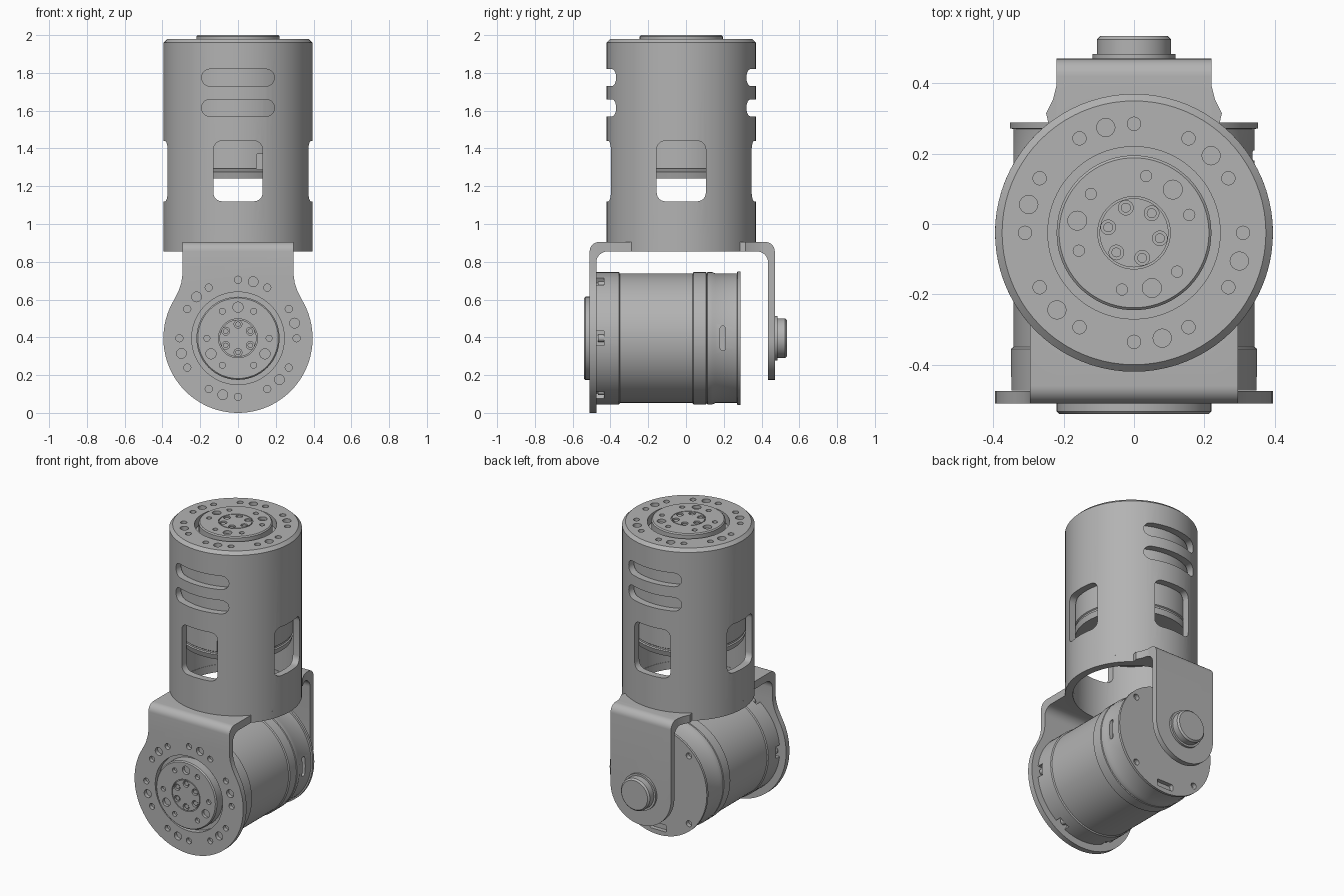
import bpy, bmesh
from math import sin, cos, radians, pi
from mathutils import Matrix

if "Cube" in bpy.data.objects:
    bpy.data.objects.remove(bpy.data.objects["Cube"])

grey = bpy.data.materials.new("machined_grey")
grey.use_nodes = True
COLOUR = (0.45, 0.45, 0.45, 1)
grey.diffuse_color = COLOUR
grey.node_tree.nodes["Principled BSDF"].inputs["Base Color"].default_value = COLOUR

# Working frames: local z runs along the axis of each part
AXIS_Y = -0.025
UP = Matrix.Translation((0, AXIS_Y, 0))
UPPER = Matrix.Translation((0, AXIS_Y, 2))
LOWER = Matrix.Translation((0, -0.54, 0.395)) @ Matrix.Rotation(pi / 2, 4, "X")
SIDE = Matrix(((0, 0, 1), (1, 0, 0), (0, 1, 0))).to_4x4()
FRONT = Matrix.Rotation(pi / 2, 4, "X")


def finish(name, bm, frame):
    bmesh.ops.remove_doubles(bm, verts=bm.verts, dist=1e-5)
    bmesh.ops.transform(bm, matrix=frame, verts=bm.verts)
    bmesh.ops.recalc_face_normals(bm, faces=bm.faces)
    mesh = bpy.data.meshes.new(name)
    bm.to_mesh(mesh)
    bm.free()
    mesh.materials.append(grey)
    obj = bpy.data.objects.new(name, mesh)
    bpy.context.collection.objects.link(obj)
    return obj


def prism(name, polys, frame, lo, hi):
    bm = bmesh.new()
    for poly in polys:
        low = [bm.verts.new((x, y, lo)) for x, y in poly]
        high = [bm.verts.new((x, y, hi)) for x, y in poly]
        bm.faces.new(low)
        bm.faces.new(high)
        for i in range(len(poly)):
            j = (i + 1) % len(poly)
            bm.faces.new((low[i], low[j], high[j], high[i]))
    return finish(name, bm, frame)


def lathe(name, profile, frame, steps=80):
    bm = bmesh.new()
    verts = [bm.verts.new((r, 0, h)) for r, h in profile]
    edges = [bm.edges.new((verts[i - 1], verts[i])) for i in range(len(verts))
             if profile[i - 1][0] + profile[i][0] > 0]
    bmesh.ops.spin(bm, geom=verts + edges, cent=(0, 0, 0), axis=(0, 0, 1),
                   angle=2 * pi, steps=steps)
    return finish(name, bm, frame)


def arc(cx, cy, r, a, b, n=8):
    steps = [radians(a + (b - a) * i / n) for i in range(n + 1)]
    return [(cx + r * cos(t), cy + r * sin(t)) for t in steps]


def circle(cx, cy, r, n=24):
    return arc(cx, cy, r, 0, 360, n)[:-1]


def ring(count, start, radius, r):
    angles = [radians(start + 360 * k / count) for k in range(count)]
    return [circle(radius * cos(a), radius * sin(a), r, 16) for a in angles]


def rounded(cx, cy, w, h, r):
    pts = []
    for sx, sy, a in ((1, 1, 0), (-1, 1, 90), (-1, -1, 180), (1, -1, 270)):
        pts += arc(cx + sx * (w / 2 - r), cy + sy * (h / 2 - r), r, a, a + 90, 6)
    return pts


def boolean(obj, cutter, operation="DIFFERENCE"):
    mod = obj.modifiers.new("cut", "BOOLEAN")
    mod.operation, mod.solver, mod.object = operation, "EXACT", cutter
    graph = bpy.context.evaluated_depsgraph_get()
    result = bpy.data.meshes.new_from_object(obj.evaluated_get(graph))
    obj.modifiers.clear()
    obj.data = result
    bpy.data.objects.remove(cutter)


def cut(obj, polys, frame, lo, hi):
    boolean(obj, prism("cutter", polys, frame, lo, hi))


def flange_holes(obj, frame, surface, start):
    polys = ring(12, 0, 0.31, 0.019) + ring(6, start, 0.31, 0.026)
    cut(obj, polys, frame, surface - 0.025, surface + 0.02)


# Rotating output hub with its bolt circles
def hub(name, frame, start):
    obj = lathe(name, [(0, 0), (0.098, 0), (0.098, -0.008), (0.103, -0.008),
                       (0.103, 0), (0.213, 0), (0.22, -0.007), (0.22, -0.1),
                       (0, -0.1)], frame)
    holes = (ring(3, start, 0.165, 0.027) + ring(6, start + 30, 0.165, 0.016)
             + ring(6, start, 0.075, 0.021))
    cut(obj, holes, frame, -0.02, 0.02)
    prism(name + "_screws", ring(6, start, 0.075, 0.014), frame, -0.022, -0.006)


# Upper housing tube: windows on four sides, vent slots front and back
housing = lathe("upper_housing", [
    (0.395, 0.905), (0.395, 1.96), (0.375, 1.98), (0.245, 1.98),
    (0.245, 1.92), (0.35, 1.92), (0.35, 0.905)], UP)
window = rounded(0, 1.28, 0.26, 0.32, 0.045)
slots = [rounded(0, z, 0.385, 0.09, 0.044) for z in (1.615, 1.775)]
cut(housing, [window] + slots, FRONT, -0.6, 0.6)
cut(housing, [[(x + AXIS_Y, z) for x, z in window]], SIDE, -0.6, 0.6)
flange_holes(housing, UPPER, -0.02, 45)

# Upper motor inside the housing
upper_motor = lathe("upper_motor", [
    (0, -0.085), (0.345, -0.085), (0.345, -0.705), (0.338, -0.71),
    (0.338, -0.72), (0.345, -0.725), (0.335, -0.76), (0, -0.76)], UPPER)
cut(upper_motor, [rounded(0.115, 1.33, 0.035, 0.08, 0.005)], FRONT, 0.3, 0.5)
hub("upper_hub", UPPER, 48)

# Lower motor, stepped body
lower_motor = lathe("lower_motor", [
    (0, -0.066), (0.35, -0.066), (0.35, -0.185), (0.343, -0.19), (0.343, -0.575),
    (0.35, -0.58), (0.35, -0.646), (0.344, -0.65), (0.35, -0.654), (0.35, -0.68),
    (0.343, -0.695), (0.343, -0.81), (0.353, -0.812), (0.353, -0.828),
    (0, -0.828)], LOWER)
pockets = []
for k in range(6):
    c, s = cos(k * pi / 3), sin(k * pi / 3)
    pockets.append([(x * c - y * s, x * s + y * c) for x, y in
                    ((0.315, -0.038), (0.4, -0.038), (0.4, 0.038), (0.315, 0.038))])
cut(lower_motor, pockets, LOWER, -0.105, -0.05)
prism("pocket_screws", ring(6, 0, 0.325, 0.02), LOWER, -0.11, -0.075)
cut(lower_motor, [rounded(0.195, 0.395, 0.028, 0.13, 0.0135)], SIDE, 0.32, 0.4)
cut(lower_motor, ring(4, 45, 0.315, 0.02) + [rounded(0, -0.3, 0.12, 0.045, 0.01)],
    LOWER, -0.9, -0.8)
hub("lower_hub", LOWER, 90)


# Bracket: bent strap arms trimmed to their outlines, and a ring plate
def strap(name, outer, s):
    inner = outer - s * 0.035
    pts = [(AXIS_Y, 0.905)]
    pts += [(outer - s * (0.05 - x), 0.855 + z) for x, z in arc(0, 0, 0.05, 90, 0)]
    pts += [(outer, -0.1), (inner, -0.1)]
    pts += [(inner - s * (0.06 - x), 0.795 + z) for x, z in arc(0, 0, 0.06, 0, 90)]
    pts += [(AXIS_Y, 0.855)]
    return prism(name, [pts], SIDE, -0.45, 0.45)


PLATE_HOLE = [circle(0, 0, 0.348, 80)]
shoulder = [(0.295, 0.6), (0.295, 0.33), (0.3, 0.295), (0.315, 0.25)]
keyhole = shoulder + arc(0, 0, 0.395, 31, -211, 60)
keyhole += [(-x, y) for x, y in reversed(shoulder)]
front_arm = strap("front_arm", -0.51, -1)
boolean(front_arm, prism("cutter", [keyhole], LOWER, -0.53, 0.1), "INTERSECT")
cut(front_arm, PLATE_HOLE, UP, 0.82, 0.95)
cut(front_arm, [circle(0, 0, 0.245, 80)], LOWER, -0.1, 0.1)
flange_holes(front_arm, LOWER, -0.03, 15)

tongue = [(0.22, 0.6)] + arc(0, 0, 0.22, 0, -180, 32) + [(-0.22, 0.6)]
rear_arm = strap("rear_arm", 0.47, 1)
boolean(rear_arm, prism("cutter", [tongue], LOWER, -1.2, -0.5), "INTERSECT")
cut(rear_arm, PLATE_HOLE, UP, 0.82, 0.95)

flare = [(-0.25, 0.34), (-0.23, 0.38), (-0.22, 0.42)]
outline = arc(0, 0, 0.395, 52, -232, 80) + flare + [(-x, y) for x, y in reversed(flare)]
plate = prism("bracket_plate", [outline], UP, 0.855, 0.905)
cut(plate, PLATE_HOLE, UP, 0.82, 0.95)

# Rear pivot pin
lathe("rear_pivot", [(0, -1.0), (0.118, -1.0), (0.118, -1.024), (0.105, -1.024),
                     (0.105, -1.065), (0.095, -1.075), (0, -1.075)], LOWER, 48)

# Smooth shading with crisp edges
bpy.ops.object.select_all(action="DESELECT")
for obj in bpy.context.collection.objects:
    if obj.type == "MESH" and grey.name in obj.data.materials:
        obj.select_set(True)
        bpy.context.view_layer.objects.active = obj
bpy.ops.object.shade_smooth_by_angle(angle=radians(30))
